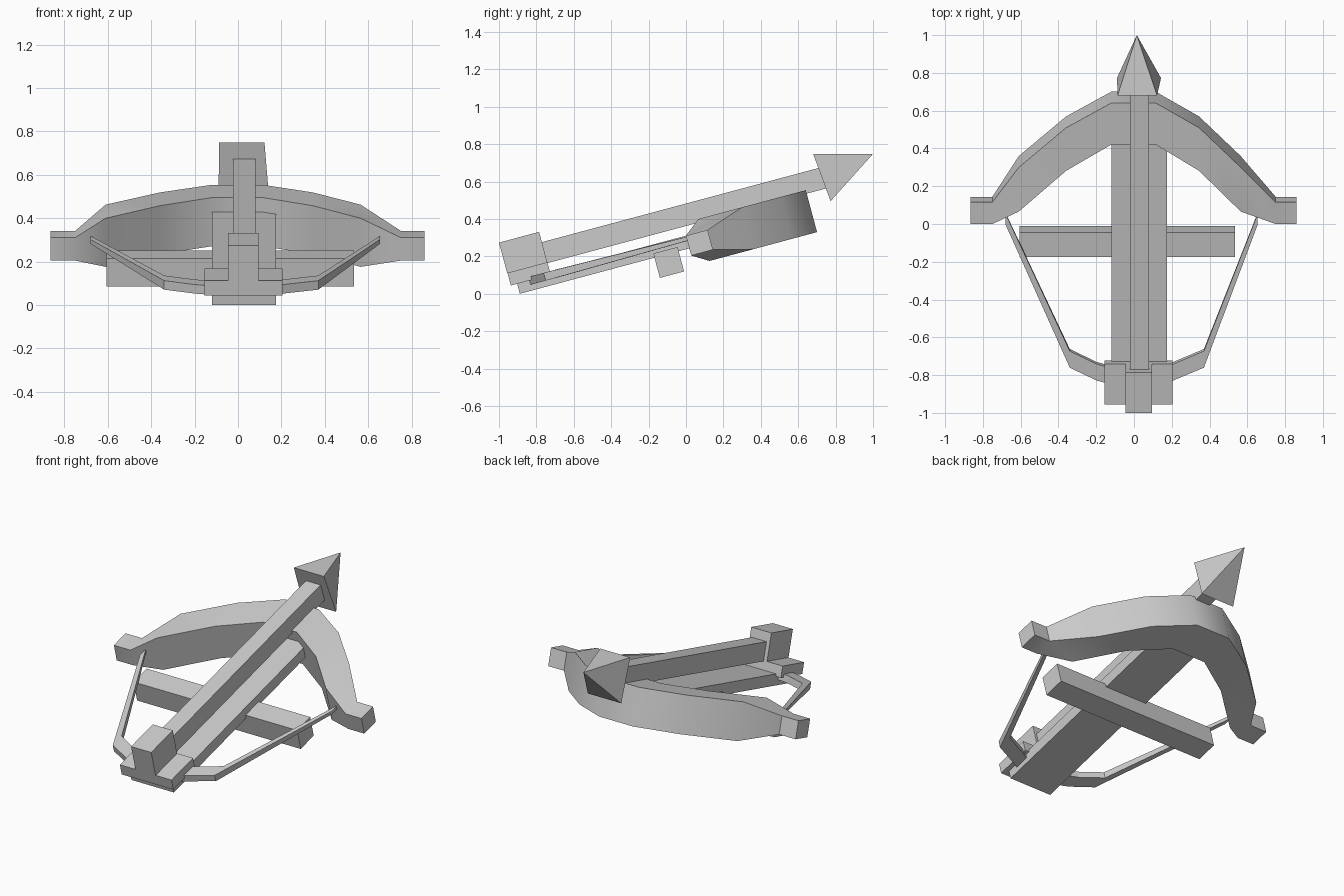
import bpy, bmesh, math
from mathutils import Matrix

if "Cube" in bpy.data.objects:
    bpy.data.objects.remove(bpy.data.objects["Cube"])

# the whole weapon is pitched 15 degrees nose-up
TILT = Matrix.Rotation(math.radians(15), 4, 'X')


def finish(name, bm, smooth=None):
    bmesh.ops.recalc_face_normals(bm, faces=bm.faces)
    me = bpy.data.meshes.new(name)
    bm.to_mesh(me)
    bm.free()
    ob = bpy.data.objects.new(name, me)
    bpy.context.collection.objects.link(ob)
    if smooth:
        bpy.ops.object.select_all(action='DESELECT')
        ob.select_set(True)
        bpy.context.view_layer.objects.active = ob
        bpy.ops.object.shade_smooth_by_angle(angle=math.radians(smooth))
    return ob


def loft(name, stations, smooth=None):
    """Join rectangular sections across x: (x, back, front, bottom, top)."""
    bm = bmesh.new()
    rings = []
    for x, u0, u1, v0, v1 in stations:
        ring = [(x, u0, v0), (x, u1, v0), (x, u1, v1), (x, u0, v1)]
        rings.append([bm.verts.new(TILT @ Matrix.Translation(p).translation) for p in ring])
    for a, b in zip(rings, rings[1:]):
        for i in range(4):
            j = (i + 1) % 4
            bm.faces.new((a[i], a[j], b[j], b[i]))
    bm.faces.new(rings[0])
    bm.faces.new(rings[-1])
    return finish(name, bm, smooth)


def box(name, x0, x1, *section):
    return loft(name, [(x0, *section), (x1, *section)])


# straight parts: x range, length range, height range
box("stock", -0.12, 0.175, -0.858, 0.60, 0.23, 0.30)
box("bolt_shaft", -0.022, 0.08, -0.75, 0.87, 0.35, 0.466)
box("latch_base", -0.155, 0.205, -0.893, -0.672, 0.285, 0.355)
box("latch_block", -0.045, 0.095, -0.895, -0.673, 0.355, 0.523)
box("cross_bar", -0.605, 0.535, -0.113, 0.021, 0.118, 0.253)

# curved bow limbs with square tips
sections = [(0.534, 0.762, 0.137, 0.369), (0.39, 0.626, 0.137, 0.369),
            (0.167, 0.409, 0.137, 0.369), (0.08, 0.20, 0.19, 0.30),
            (0.08, 0.20, 0.19, 0.30)]
left = [-0.12, -0.36, -0.61, -0.75, -0.865]
right = [0.115, 0.345, 0.565, 0.75, 0.86]
limbs = [(x, *s) for x, s in zip(left, sections)][::-1]
limbs += [(x, *s) for x, s in zip(right, sections)]
loft("bow", limbs, smooth=35)

# bowstring, thinning towards the tips
sections = [(-0.79, -0.70, 0.262, 0.305), (-0.775, -0.685, 0.262, 0.305),
            (-0.706, -0.615, 0.262, 0.305), (0.075, 0.135, 0.272, 0.293)]
left = [-0.15, -0.20, -0.34, -0.68]
right = [0.18, 0.21, 0.37, 0.655]
string = [(x, *s) for x, s in zip(left, sections)][::-1]
string += [(x, *s) for x, s in zip(right, sections)]
loft("bowstring", string)

# pyramid bolt head
bm = bmesh.new()
base = [bm.verts.new(p) for p in ((-0.087, 0.68, 0.748), (0.122, 0.68, 0.748),
                                  (0.143, 0.773, 0.495), (-0.09, 0.773, 0.495))]
tip = bm.verts.new((0.015, 1.0, 0.748))
bm.faces.new(base)
for i in range(4):
    bm.faces.new((base[i], base[(i + 1) % 4], tip))
finish("bolt_head", bm)
